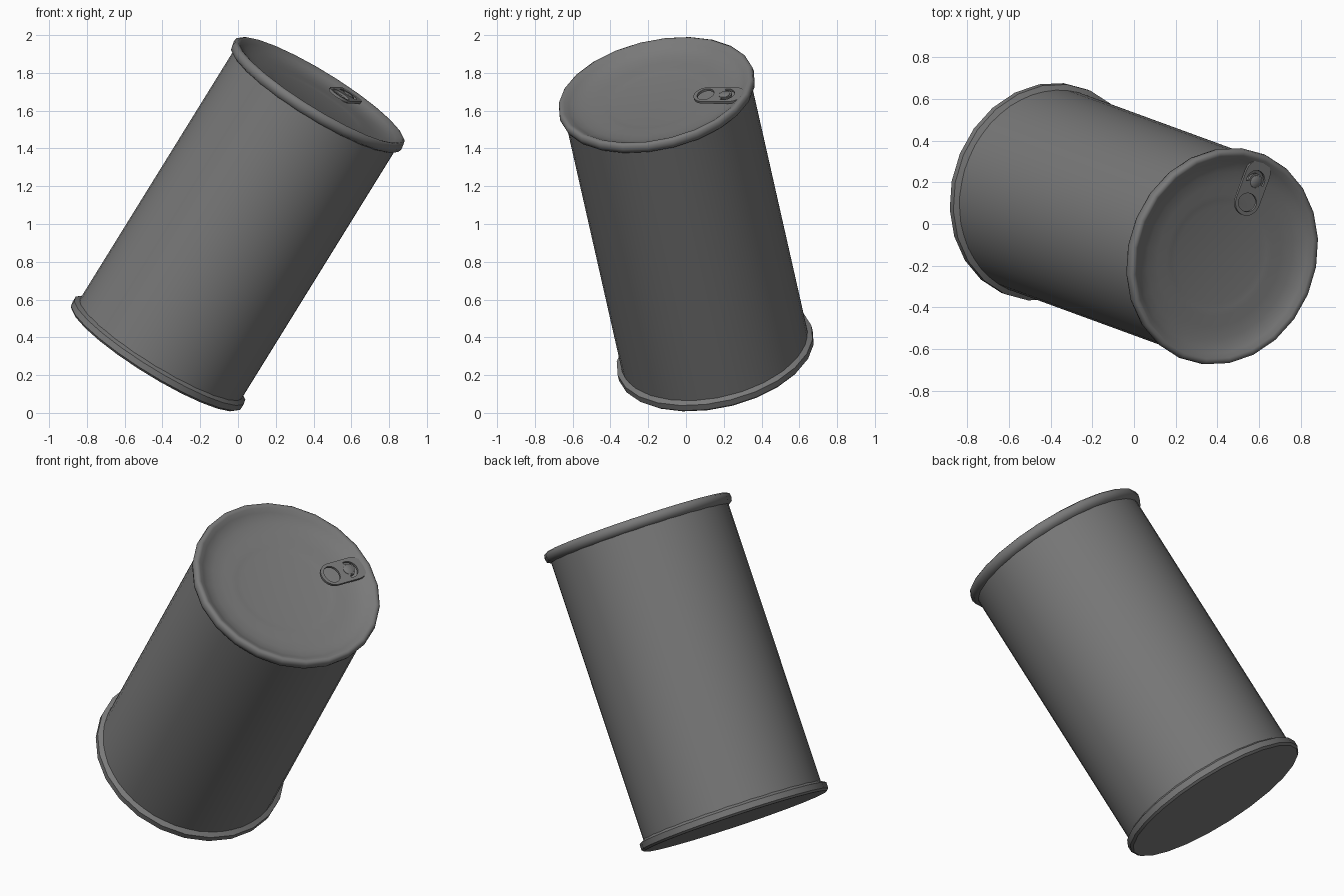
import bpy, bmesh, math
from mathutils import Matrix, Vector

if "Cube" in bpy.data.objects:
    bpy.data.objects.remove(bpy.data.objects["Cube"])

SIDES = 24
H, R, RB = 0.847, 0.53, 0.503   # half length, rim radius, body radius

grey = bpy.data.materials.new("tin grey")
grey.diffuse_color = (0.19, 0.19, 0.19, 1)
grey.use_nodes = True
grey.node_tree.nodes["Principled BSDF"].inputs["Base Color"].default_value = grey.diffuse_color

# Leaning frame of the can: z along the axis, y towards the pull tab
axis = Vector((0.4375, -0.16, 0.707)).normalized()
out = Vector((0.1375, 0.333, -0.015))
out = (out - axis * out.dot(axis)).normalized()
side = out.cross(axis)
frame = Matrix((side, out, axis)).transposed().to_4x4()
frame.translation = (0, 0, 1)


def finish(ob, angle=40):
    ob.data.materials.clear()
    ob.data.materials.append(grey)
    bpy.ops.object.select_all(action='DESELECT')
    ob.select_set(True)
    bpy.context.view_layer.objects.active = ob
    bpy.ops.object.shade_smooth_by_angle(angle=math.radians(angle))


def lathe(name, profile, sides=SIDES, centre=(0, 0, 0), angle=40):
    """Spin (radius, height) points round the can axis; radius 0 closes."""
    bm = bmesh.new()
    rings = []
    for r, z in profile:
        if r == 0:
            rings.append([bm.verts.new((0, 0, z))] * sides)
        else:
            rings.append([bm.verts.new((r * math.cos(2 * math.pi * i / sides),
                                        r * math.sin(2 * math.pi * i / sides), z))
                          for i in range(sides)])
    for a, b in zip(rings, rings[1:]):
        for i in range(sides):
            j = (i + 1) % sides
            bm.faces.new(list(dict.fromkeys((a[i], a[j], b[j], b[i]))))
    me = bpy.data.meshes.new(name)
    bm.to_mesh(me)
    bm.free()
    ob = bpy.data.objects.new(name, me)
    bpy.context.collection.objects.link(ob)
    ob.matrix_world = frame @ Matrix.Translation(centre)
    finish(ob, angle)
    return ob


# Side wall
lathe("can_body", [(RB, -H + 0.05), (RB, H - 0.05)], 48)

# Flat base with its raised band
lathe("can_base", [(0, -H), (R - 0.012, -H), (R, -H + 0.012),
                   (R, -H + 0.045), (RB - 0.003, -H + 0.062)])

# Rolled top rim running into the dished lid
lathe("can_lid", [(RB - 0.003, H - 0.064), (R - 0.006, H - 0.052), (R, H - 0.03),
                  (R - 0.004, H - 0.008), (R - 0.018, H), (R - 0.032, H - 0.004),
                  (0.475, H - 0.02), (0.45, H - 0.034), (0.41, H - 0.046),
                  (0.35, H - 0.054), (0.30, H - 0.056), (0.27, H - 0.06),
                  (0.24, H - 0.064), (0, H - 0.066)], angle=60)

# Pull tab: flat outline with a finger hole and a cutout round the rivet
def stadium(half_len, half_w, cy=0, n=12):
    d = half_len - half_w
    pts = []
    for k, start in ((1, 0), (-1, math.pi)):
        for i in range(n + 1):
            t = start + math.pi * i / n
            pts.append((half_w * math.cos(t), cy + k * d + half_w * math.sin(t)))
    return pts


def ellipse(a, b, cy, n=24):
    return [(a * math.cos(2 * math.pi * i / n), cy + b * math.sin(2 * math.pi * i / n))
            for i in range(n)]


def arch(r0, r1, cy, n=12):
    arc = [math.radians(-15 + 210 * i / n) for i in range(n + 1)]
    return ([(r1 * math.cos(t), cy + r1 * math.sin(t)) for t in arc] +
            [(r0 * math.cos(t), cy + r0 * math.sin(t)) for t in reversed(arc)])


cu = bpy.data.curves.new("pull_tab", 'CURVE')
cu.dimensions, cu.fill_mode, cu.extrude = '2D', 'BOTH', 0.007
for pts in (stadium(0.14, 0.07), ellipse(0.052, 0.045, -0.075), arch(0.036, 0.052, 0.035)):
    sp = cu.splines.new('POLY')
    sp.points.add(len(pts) - 1)
    for p, (x, y) in zip(sp.points, pts):
        p.co = (x, y, 0, 1)
    sp.use_cyclic_u = True
tab = bpy.data.objects.new("pull_tab", cu)
bpy.context.collection.objects.link(tab)
tab.matrix_world = frame @ Matrix.Translation((0, 0.36, H - 0.018)) @ Matrix.Rotation(0.05, 4, 'Z')
bpy.context.view_layer.objects.active = tab
tab.select_set(True)
bpy.ops.object.select_all(action='DESELECT')
tab.select_set(True)
bpy.ops.object.convert(target='MESH')
finish(bpy.context.view_layer.objects.active)

# Rivet holding the tab to the lid
lathe("tab_rivet", [(0.03, -0.045), (0.03, 0.009), (0.025, 0.013), (0, 0.013)], 20,
      (0, 0.392, H - 0.018))
